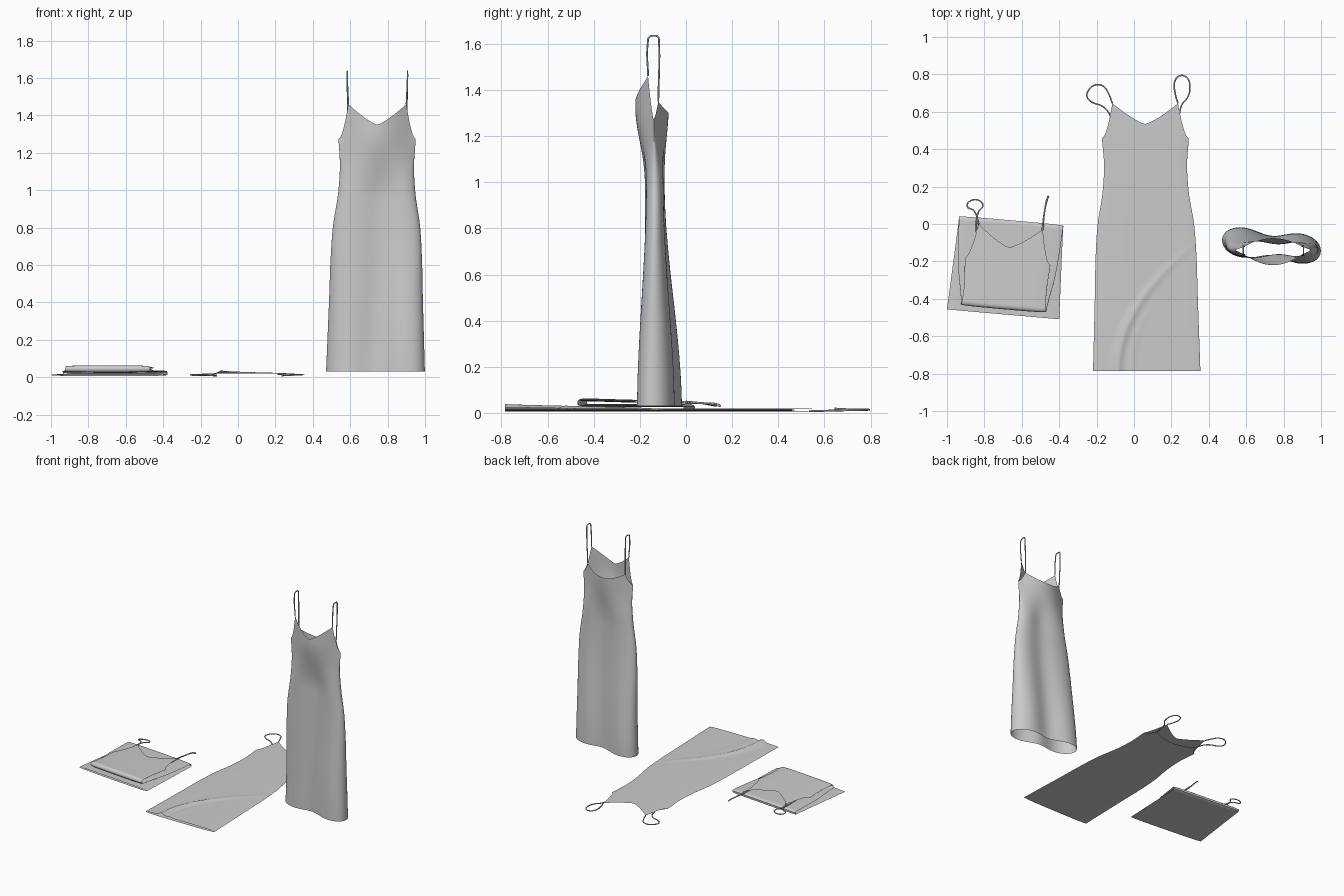
import bpy, bmesh, math
from mathutils import Vector, Matrix

if "Cube" in bpy.data.objects:
    bpy.data.objects.remove(bpy.data.objects["Cube"])

STRAP = 0.756          # strap position as a fraction of half width
SIDE_H = 1.245         # height of the underarm above the hem
# half width of the dress laid flat, by height above the hem
WIDTH = [(0, .287), (.2, .281), (.4, .275), (.6, .27), (.78, .258),
         (.95, .231), (1.1, .222), (1.25, .232), (1.5, .232)]


def half_width(h):
    """Smooth interpolation of the side seam."""
    n = len(WIDTH)
    i = max(k for k in range(n - 1) if h >= WIDTH[k][0] - 1e-6)
    def slope(k):
        a, b = WIDTH[max(k - 1, 0)], WIDTH[min(k + 1, n - 1)]
        return (b[1] - a[1]) / (b[0] - a[0])
    (x0, y0), (x1, y1) = WIDTH[i], WIDTH[i + 1]
    d = x1 - x0
    t = (h - x0) / d
    return ((2*t**3 - 3*t*t + 1) * y0 + (t**3 - 2*t*t + t) * d * slope(i)
            + (3*t*t - 2*t**3) * y1 + (t**3 - t*t) * d * slope(i + 1)) if h < 1.25 else y1


def top_height(s, front):
    """Neckline and armhole edge."""
    a = abs(s)
    peak = 1.43 if front else 1.32
    if a > STRAP:
        return SIDE_H + (peak - SIDE_H) * ((1 - a) / (1 - STRAP)) ** 1.8
    r = a / STRAP
    return 1.32 + .11 * r ** 1.3 if front else 1.27 + .05 * r * r


# column positions, dense toward the side seams
half = [STRAP * i / 14 for i in range(15)]
half += [STRAP + (1 - STRAP) * math.sin(math.pi / 2 * i / 9) for i in range(1, 10)]
COLS = [-s for s in reversed(half[1:])] + half
LOW, HIGH, SPLIT = 107, 24, 1.07


def bulge(s):
    return math.sqrt(max(0, 1 - s ** 4))


def smooth(a, b, v):
    t = min(1, max(0, (v - a) / (b - a)))
    return t * t * (3 - 2 * t)


def make_dress(name, place):
    """Front and back panels sewn at the sides; place() poses each point."""
    bm = bmesh.new()
    for front in (True, False):
        grid = []
        for s in COLS:
            top = top_height(s, front)
            hs = [SPLIT * j / LOW for j in range(LOW)]
            hs += [SPLIT + (top - SPLIT) * j / HIGH for j in range(HIGH + 1)]
            grid.append([bm.verts.new(place(s, h, front)) for h in hs])
        for a, b in zip(grid, grid[1:]):
            for j in range(len(a) - 1):
                q = [a[j], b[j], b[j + 1], a[j + 1]]
                bm.faces.new(q if front else q[::-1])
    bmesh.ops.remove_doubles(bm, verts=bm.verts, dist=1e-5)
    me = bpy.data.meshes.new(name)
    bm.to_mesh(me)
    bm.free()
    ob = bpy.data.objects.new(name, me)
    bpy.context.collection.objects.link(ob)
    bpy.context.view_layer.objects.active = ob
    ob.select_set(True)
    bpy.ops.object.shade_smooth_by_angle(angle=math.radians(50))
    ob.select_set(False)


def make_strap(name, pts):
    cu = bpy.data.curves.new(name, 'CURVE')
    cu.dimensions = '3D'
    cu.bevel_depth = .004
    cu.bevel_resolution = 2
    cu.resolution_u = 8
    cu.use_fill_caps = True
    sp = cu.splines.new('BEZIER')
    sp.bezier_points.add(len(pts) - 1)
    for b, p in zip(sp.bezier_points, pts):
        b.co = p
        b.handle_left_type = b.handle_right_type = 'AUTO'
    bpy.context.collection.objects.link(bpy.data.objects.new(name, cu))


# --- hanging dress -------------------------------------------------------
def hanging(s, h, front):
    z = h + .03
    x = .735 + .01 * h / 1.4 + s * half_width(h) * (.92 - .025 * h)
    sign = -1 if front else 1
    k = smooth(0, 1.0, z)
    c = -.115 - .02 * k - .028 * s * (1 - k)
    d = .09 - .045 * k
    valley = math.exp(-((s - .15 * k) / .4) ** 2)
    low = c + sign * d * bulge(s) * (1 - .42 * valley)
    high = -.14 + sign * (.08 if front else .065) * max(0, 1 - s * s) ** 1.4
    w = smooth(.95, 1.33, z)
    return Vector((x, low * (1 - w) + high * w, z))


make_dress("hanging_dress", hanging)
for side, sgn in (("left", -1), ("right", 1)):
    f = hanging(sgn * STRAP, 1.43, True)
    b = hanging(sgn * STRAP, 1.32, False)
    xt = f.x + sgn * .006
    make_strap("hanging_strap_" + side, [
        f, (xt, -.166, 1.6), (xt, -.158, 1.631), (xt, -.14, 1.635),
        (xt, -.122, 1.631), (xt, -.117, 1.6), b])


# --- dress laid flat -----------------------------------------------------
def flat(s, h, front):
    x = s * half_width(h)
    z = .013 + (.007 if front else -.007) * bulge(s)
    if front:   # diagonal crease running up from the hem
        off = x - (-.155 + .9 * h * h)
        z += .018 * max(0, 1 - h / .7) * math.exp(-(off / .022) ** 2)
        z += .006 * max(0, 1 - h / .4) * math.exp(-((off - .07) / .02) ** 2)
    return Vector((.068 - .008 * h / 1.4 + x, h - .785, z))


make_dress("flat_dress", flat)
loops = {
    "left": [(-.135, .695), (-.165, .737), (-.208, .743), (-.246, .71), (-.251, .68),
             (-.225, .652), (-.17, .63), (-.135, .595)],
    "right": [(.222, .69), (.219, .765), (.246, .793), (.283, .782), (.299, .73),
              (.288, .68), (.257, .64), (.245, .6)]}
for side, sgn in (("left", -1), ("right", 1)):
    f, b = flat(sgn * STRAP, 1.43, True), flat(sgn * STRAP, 1.32, False)
    mid = [(x, y, .016 - .001 * i) for i, (x, y) in enumerate(loops[side])]
    make_strap("flat_strap_" + side, [f] + mid + [b])


# --- folded dress (three layers, folded back and forth) ------------------
POSE = Matrix.Translation((-.70, -.483, 0)) @ Matrix.Rotation(math.radians(-5), 4, 'Z')
F1, F2, R1, R2 = .49, .045, .010, .0125


def fold_path(h):
    """Centre line y, z and its normal at cloth length h."""
    if h < F1:
        return h, .012, 0, 1
    h -= F1
    if h < math.pi * R1:
        a = h / R1
        return F1 + R1 * math.sin(a), .012 + R1 - R1 * math.cos(a), -math.sin(a), math.cos(a)
    h -= math.pi * R1
    if h < F1 - F2:
        return F1 - h, .012 + 2 * R1, 0, -1
    h -= F1 - F2
    z = .012 + 2 * R1
    if h < math.pi * R2:
        a = h / R2
        return F2 - R2 * math.sin(a), z + R2 - R2 * math.cos(a), -math.sin(a), -math.cos(a)
    h -= math.pi * R2
    return F2 + h, z + 2 * R2 - .03 * h, 0, 1


def folded(s, h, front):
    y, z, ny, nz = fold_path(h)
    t = (.006 if front else -.006) * bulge(s)
    x = s * half_width(h) * (1.05 - .05 * h)
    return POSE @ Vector((x, y + ny * t, z + nz * t))


make_dress("folded_dress", folded)
loops = {
    "left": [(-.855, .07), (-.892, .096), (-.877, .122), (-.834, .128),
             (-.808, .1), (-.832, .065)],
    "right": [(-.476, .08), (-.463, .14), (-.458, .148), (-.462, .135), (-.48, .06)]}
for side, sgn in (("left", -1), ("right", 1)):
    f, b = folded(sgn * STRAP, 1.43, True), folded(sgn * STRAP, 1.32, False)
    n = len(loops[side])
    mid = [(x, y, .03 + .012 * abs(2 * i / (n - 1) - 1)) for i, (x, y) in enumerate(loops[side])]
    make_strap("folded_strap_" + side, [f] + mid + [b])
